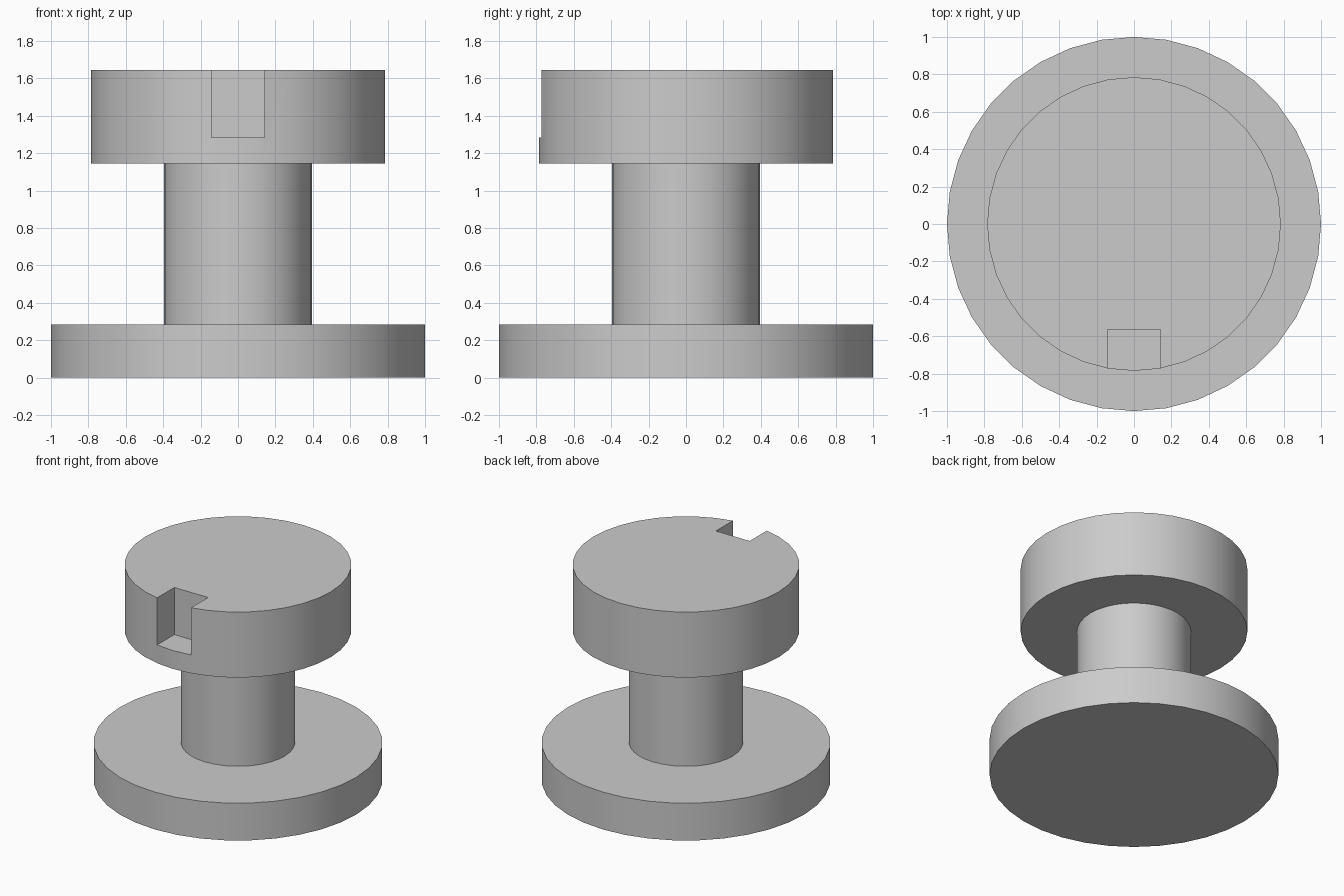
import bpy
import math

default_cube = bpy.data.objects.get("Cube")
if default_cube:
    bpy.data.objects.remove(default_cube, do_unlink=True)

# Single plain grey
GREY = (0.6, 0.6, 0.6, 1.0)
grey = bpy.data.materials.new("plain_grey")
grey.use_nodes = True
grey.diffuse_color = GREY
grey.node_tree.nodes["Principled BSDF"].inputs["Base Color"].default_value = GREY


def disc(name, radius, bottom, top):
    """Upright cylinder between two heights."""
    bpy.ops.mesh.primitive_cylinder_add(
        vertices=36, radius=radius, depth=top - bottom,
        location=(0, 0, (bottom + top) / 2))
    obj = bpy.context.object
    obj.name = name
    obj.data.materials.append(grey)
    return obj


def smooth(obj):
    bpy.ops.object.select_all(action='DESELECT')
    obj.select_set(True)
    bpy.context.view_layer.objects.active = obj
    bpy.ops.object.shade_smooth_by_angle(angle=math.radians(30))


# Stacked parts
base = disc("base_flange", 1.0, 0.0, 0.285)
shaft = disc("shaft", 0.395, 0.285, 1.145)
head = disc("head", 0.785, 1.145, 1.645)

# Slot cut into the front rim of the head, open at the top
bpy.ops.mesh.primitive_cube_add(size=1, location=(0, -0.765, 1.485))
cutter = bpy.context.object
cutter.name = "slot_cutter"
cutter.scale = (0.286, 0.4, 0.4)
cutter.hide_render = True
cutter.data.materials.append(grey)

cut = head.modifiers.new("slot", 'BOOLEAN')
cut.operation = 'DIFFERENCE'
cut.solver = 'EXACT'
cut.object = cutter
bpy.context.view_layer.objects.active = head
bpy.ops.object.modifier_apply(modifier=cut.name)
bpy.data.objects.remove(cutter, do_unlink=True)

for part in (base, shaft, head):
    smooth(part)
